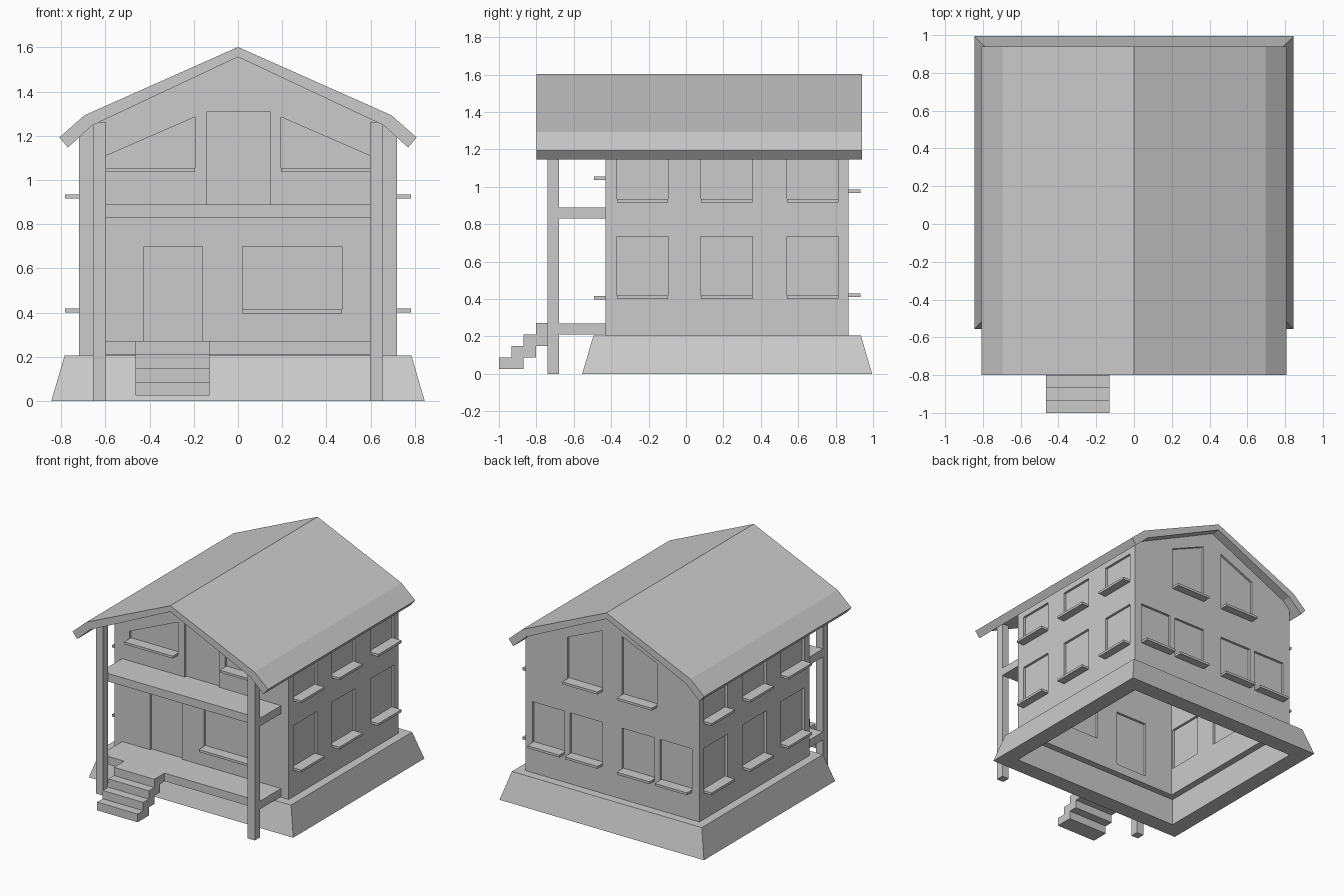
import bpy, bmesh

cube = bpy.data.objects.get("Cube")
if cube:
    bpy.data.objects.remove(cube)

GREY = (0.6, 0.6, 0.6, 1)
mat = bpy.data.materials.new("plain_grey")
mat.use_nodes = True
mat.diffuse_color = GREY
mat.node_tree.nodes["Principled BSDF"].inputs["Base Color"].default_value = GREY


def add_prism(bm, pts, axis, a, b):
    """Extrude a closed outline along x (points are y, z) or y (points are x, z)."""
    def place(d, p):
        return (d, p[0], p[1]) if axis == "x" else (p[0], d, p[1])
    ends = [[bm.verts.new(place(d, p)) for p in pts] for d in (a, b)]
    bm.faces.new(ends[0])
    bm.faces.new(ends[1][::-1])
    n = len(pts)
    for i in range(n):
        j = (i + 1) % n
        bm.faces.new((ends[0][i], ends[0][j], ends[1][j], ends[1][i]))


def finish(name, bm):
    bmesh.ops.recalc_face_normals(bm, faces=bm.faces)
    mesh = bpy.data.meshes.new(name)
    bm.to_mesh(mesh)
    bm.free()
    mesh.materials.append(mat)
    obj = bpy.data.objects.new(name, mesh)
    bpy.context.collection.objects.link(obj)
    return obj


def prism(name, pts, axis, a, b):
    bm = bmesh.new()
    add_prism(bm, pts, axis, a, b)
    return finish(name, bm)


def rect(u0, u1, v0, v1):
    return [(u0, v0), (u1, v0), (u1, v1), (u0, v1)]


def box(name, x0, x1, y0, y1, z0, z1):
    return prism(name, rect(x0, x1, z0, z1), "y", y0, y1)


def mirrored(half):
    """Complete a half outline whose last point lies on x = 0."""
    return half + [(-x, z) for x, z in half[-2::-1]]


W, FRONT, BACK = 0.72, -0.43, 0.87     # wall planes
T, CUT = 0.05, 0.018                   # wall thickness, recess depth
BASE = 0.205

# Sloped plinth: closed loft through rectangular rings
bm = bmesh.new()
rings = []
for grow, z in ((0.125, 0), (0.065, BASE), (0, BASE), (0, 0)):
    x, y0, y1 = W + grow, FRONT - grow, BACK + grow
    rings.append([bm.verts.new(c) for c in
                  ((-x, y0, z), (x, y0, z), (x, y1, z), (-x, y1, z))])
for i in range(4):
    lo, hi = rings[i], rings[(i + 1) % 4]
    for k in range(4):
        m = (k + 1) % 4
        bm.faces.new((lo[k], lo[m], hi[m], hi[k]))
finish("plinth", bm)

# Openings as (wall, outline, has sill)
openings = [
    ("front", rect(-0.425, -0.16, 0.27, 0.70), False),
    ("front", rect(0.02, 0.47, 0.415, 0.70), True),
    ("front", rect(-0.14, 0.145, 0.89, 1.31), False),
]
for s in (-1, 1):
    openings.append(("front", [(s * 0.195, 1.055), (s * 0.597, 1.055),
                               (s * 0.597, 1.11), (s * 0.195, 1.285)], True))
    openings.append(("back", [(s * 0.08, 0.985), (s * 0.37, 0.985),
                              (s * 0.37, 1.295), (s * 0.08, 1.42)], True))
    for u0, u1 in ((0.08, 0.35), (0.395, 0.66)):
        openings.append(("back", rect(s * u0, s * u1, 0.43, 0.735), True))
    for y0 in (-0.37, 0.08, 0.54):
        for z0, z1 in ((0.418, 0.735), (0.935, 1.15)):
            openings.append(("left" if s > 0 else "right",
                             rect(y0, y0 + 0.275, z0, z1), True))

PLANES = {"front": ("y", FRONT, -1), "back": ("y", BACK, 1),
          "left": ("x", W, 1), "right": ("x", -W, -1)}

# Recess cutters on both wall faces, and the window sills
cut_bm, sill_bm = bmesh.new(), bmesh.new()
for wall, pts, has_sill in openings:
    axis, plane, out = PLANES[wall]
    add_prism(cut_bm, pts, axis, plane - out * CUT, plane + out * 0.03)
    add_prism(cut_bm, pts, axis, plane - out * (T + 0.005), plane - out * (T - CUT))
    if has_sill:
        us = [p[0] for p in pts]
        z = pts[0][1]
        add_prism(sill_bm, rect(min(us), max(us), z - 0.018, z), axis,
                  plane - out * CUT, plane + out * 0.062)
finish("window_sills", sill_bm)
cutter = finish("recess_cutter", cut_bm)

# Hollow walls with gables
walls = prism("walls", mirrored([(W, BASE), (W, 1.205), (0.66, 1.255), (0, 1.565)]),
              "y", FRONT, BACK)
hollow = box("hollow_cutter", T - W, W - T, FRONT + T, BACK - T, 0, 2)
for tool in (hollow, cutter):
    tool.hide_render = True
    mod = walls.modifiers.new("cut", "BOOLEAN")
    mod.operation, mod.solver, mod.object = "DIFFERENCE", "EXACT", tool
bpy.context.view_layer.update()
evaluated = walls.evaluated_get(bpy.context.evaluated_depsgraph_get())
walls.data = bpy.data.meshes.new_from_object(evaluated)
walls.modifiers.clear()
for tool in (hollow, cutter):
    bpy.data.objects.remove(tool)

# Roof slab with kinked eaves
outer = [(0.808, 1.193), (0.695, 1.293), (0, 1.602)]
inner = [(0.77, 1.147), (0.66, 1.247), (0, 1.557)]
prism("roof", mirrored(outer) + mirrored(inner)[::-1], "y", -0.80, 0.94)

# Porch posts and decks
for side, s in (("left", 1), ("right", -1)):
    a, b = sorted((s * 0.597, s * 0.657))
    box(side + "_porch_post", a, b, -0.74, -0.68, 0, 1.26)
for name, z in (("porch_deck", 0.21), ("balcony_deck", 0.83)):
    box(name, -0.657, 0.657, -0.68, FRONT, z, z + 0.06)

# Front steps: one stepped outline, top and underside
top, under = [], []
for i in range(4):
    y, z = -1 + i * 0.066, 0.025 + i * 0.0615
    top += [(y, z), (y, z + 0.0615)]
    under += [(y + 0.132, z), (y + 0.132, z + 0.0615)]
under = [(min(y, -0.68), z) for y, z in under]
prism("front_steps", top + under[::-1], "x", -0.465, -0.13)
